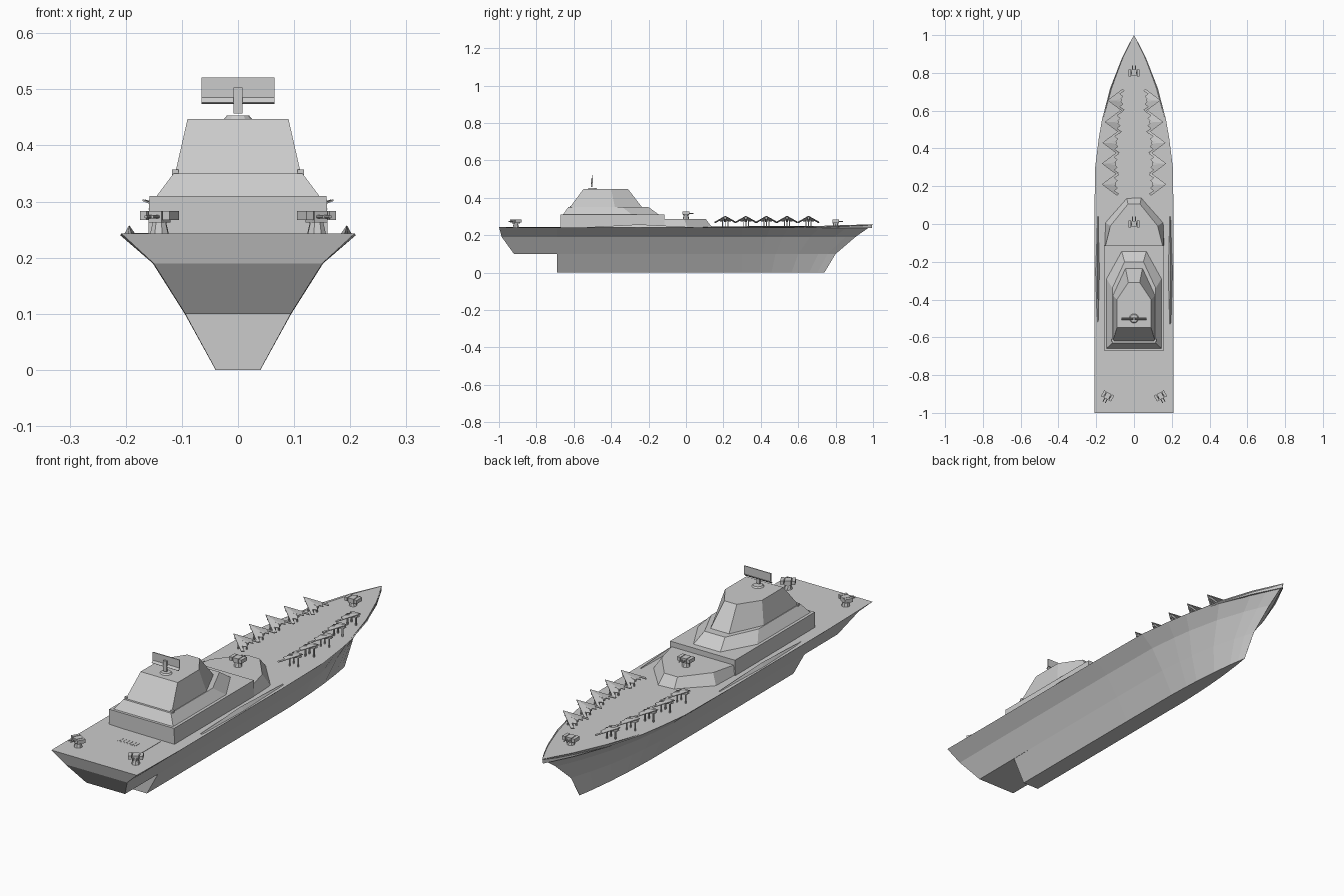
import bpy, bmesh, math
from mathutils import Matrix, Vector

if "Cube" in bpy.data.objects:
    bpy.data.objects.remove(bpy.data.objects["Cube"])


def finish(name, bm):
    bmesh.ops.remove_doubles(bm, verts=bm.verts, dist=1e-5)
    bmesh.ops.recalc_face_normals(bm, faces=bm.faces)
    me = bpy.data.meshes.new(name)
    bm.to_mesh(me)
    bm.free()
    ob = bpy.data.objects.new(name, me)
    bpy.context.collection.objects.link(ob)
    return ob


def add_box(bm, size, loc, rot=None):
    m = Matrix.Translation(loc) @ (rot or Matrix()) @ Matrix.Diagonal((*size, 1))
    bmesh.ops.create_cube(bm, size=1, matrix=m)


def box(name, size, loc, rot=None):
    bm = bmesh.new()
    add_box(bm, size, loc, rot)
    return finish(name, bm)


def add_cone(bm, r1, r2, h, loc, seg=8, rot=None):
    bmesh.ops.create_cone(bm, cap_ends=True, segments=seg, radius1=r1, radius2=r2,
                          depth=h, matrix=Matrix.Translation(loc) @ (rot or Matrix()))


def stack(name, rings):
    """Solid through closed rings of equal point count."""
    bm = bmesh.new()
    vs = [[bm.verts.new(p) for p in r] for r in rings]
    n = len(vs[0])
    for a, b in zip(vs, vs[1:]):
        for i in range(n):
            j = (i + 1) % n
            bm.faces.new((a[i], a[j], b[j], b[i]))
    bm.faces.new(vs[0])
    bm.faces.new(vs[-1])
    return finish(name, bm)


def tier(name, low, high, z0, z1):
    """Superstructure tier from two mirrored half outlines."""
    def ring(half, z):
        return [(x, y, z) for x, y in half] + [(-x, y, z) for x, y in reversed(half)]
    return stack(name, [ring(low, z0), ring(high, z1)])


# Hull: stations (deck y, width fraction, sheer) lofted over waterlines
stations = [(-1, .99, .003), (-.69, 1, 0), (0, 1, 0), (.3, .98, 0), (.45, .89, 0),
            (.55, .81, 0), (.72, .6, .003), (.87, .32, .01), (.94, .16, .014), (1, 0, .017)]


def hull(name, levels):
    rings = []
    for z, hw, stern, bow, sheer in levels:
        right = []
        for i, (y, w, s) in enumerate(stations):
            if y > .3:
                y = .3 + (y - .3) * (bow - .3) / .7
            if i == 0:
                y = stern
            if stern == -.69 and i == 1:
                y = -.5
            right.append((max(hw * w, 2e-4), y, z + s * sheer))
        rings.append(right + [(-x, y, h) for x, y, h in reversed(right)])
    return stack(name, rings)


hull("upper_hull", [(.1, .095, -.92, .80, 0), (.19, .152, -.985, .905, 0),
                    (.24, .21, -1, 1, 1)])
hull("lower_hull", [(0, .04, -.69, .74, 0), (.1, .095, -.69, .80, 0)])

# Side bulwarks, rising to a low peak amidships
for s in (-1, 1):
    stack("side_bulwark", [[(s * (.205 - t), y, .238), (s * (.194 - t * .5), y, .24 + h),
                            (s * (.18 + t), y, .238)]
                           for y, h, t in ((-.53, .003, .008), (-.25, .018, 0), (.04, .003, .008))])
    # Bow bulwarks following the deck edge
    pts = [(.165, .55, .241), (.122, .72, .25), (.065, .87, .255), (.002, .995, .258)]
    stack("bow_bulwark", [[(s * x, y, .238), (s * x, y, z), (s * max(x - .008, 0), y - .004, .238)]
                          for x, y, z in pts])

# Superstructure tiers
tier("forward_platform", [(.04, .145), (.155, .01), (.16, -.13)],
     [(.032, .105), (.125, -.01), (.155, -.13)], .235, .287)
tier("main_deckhouse", [(.16, -.115), (.16, -.67)], [(.158, -.115), (.158, -.67)], .235, .31)
tier("bridge_base", [(.065, -.145), (.145, -.29), (.145, -.658)],
     [(.05, -.20), (.115, -.34), (.115, -.63)], .31, .35)
tier("bridge_tower", [(.045, -.235), (.112, -.38), (.112, -.62)],
     [(.03, -.31), (.09, -.40), (.09, -.548)], .35, .447)

# Radar on the tower roof
bm = bmesh.new()
add_cone(bm, .025, .02, .006, (0, -.5, .45), 12)
finish("radar_base", bm)
box("radar_mast", (.016, .008, .046), (0, -.505, .48))
box("radar_panel", (.13, .004, .036), (0, -.498, .503))
box("radar_lip", (.13, .012, .004), (0, -.502, .480), Matrix.Rotation(.9, 4, 'X'))

# Small domes at the rear corners of the bridge
for s in (-1, 1):
    box("sensor_box", (.012, .012, .01), (s * .112, -.615, .352))


# Gun turrets
def turret(x, y, z, ang):
    bm = bmesh.new()
    add_cone(bm, .018, .012, .025, (0, 0, .0125), 8)
    add_box(bm, (.026, .034, .02), (0, 0, .033))
    for s in (-1, 1):
        add_box(bm, (.014, .036, .016), (s * .023, 0, .035))
        add_cone(bm, .003, .003, .026, (s * .007, .026, .033), 6, Matrix.Rotation(math.pi / 2, 4, 'X'))
    bm.transform(Matrix.Translation((x, y, z)) @ Matrix.Rotation(ang, 4, 'Z'))
    finish("gun_turret", bm)


turret(0, .8, .241, 0)
turret(0, 0, .284, 0)
for s in (-1, 1):
    turret(s * .14, -.91, .24, math.pi + s * .5)


# Aircraft rows: nose-up deltas with toothed trailing edges, facing outboard
def aircraft(nose_x, y, s):
    half = [(0, 0), (.022, .017), (.08, .06), (.09, .05), (.066, .034), (.084, .02), (.062, 0)]

    def place(u, v, lift=0):
        return Vector((s * (nose_x - u), y + v, .304 - .30 * u - .16 * abs(v) + lift))
    bm = bmesh.new()
    for m in (1, -1):
        top = [bm.verts.new(place(u, m * v)) for u, v in half]
        bot = [bm.verts.new(place(u, m * v, -.003)) for u, v in half]
        bm.faces.new(top)
        bm.faces.new(bot)
        for i in range(len(half)):
            j = (i + 1) % len(half)
            bm.faces.new((top[i], top[j], bot[j], bot[i]))
    finish("aircraft_wing", bm)
    bm = bmesh.new()
    mid = nose_x - .042
    add_box(bm, (.062, .013, .012), (s * mid, y, .284), Matrix.Rotation(-s * .25, 4, 'Y'))
    add_box(bm, (.005, .005, .046), (s * (mid + .018), y, .262))
    for m in (-1, 1):
        add_box(bm, (.005, .005, .04), (s * (mid - .014), y + m * .014, .258))
    finish("aircraft_body", bm)


for y, nx in ((.21, .17), (.32, .17), (.43, .167), (.54, .155), (.655, .14)):
    for s in (-1, 1):
        aircraft(nx, y, s)

# Deck details: catapult line, aft hatch slots
box("deck_line", (.003, .62, .002), (0, .47, .241))
for i in range(6):
    box("aft_hatch", (.008, .03, .003), (-.04 + i * .016, -.76, .241))
for s in (-1, 1):
    box("deck_rail_mark", (.002, .2, .002), (s * .1, -.78, .241))
